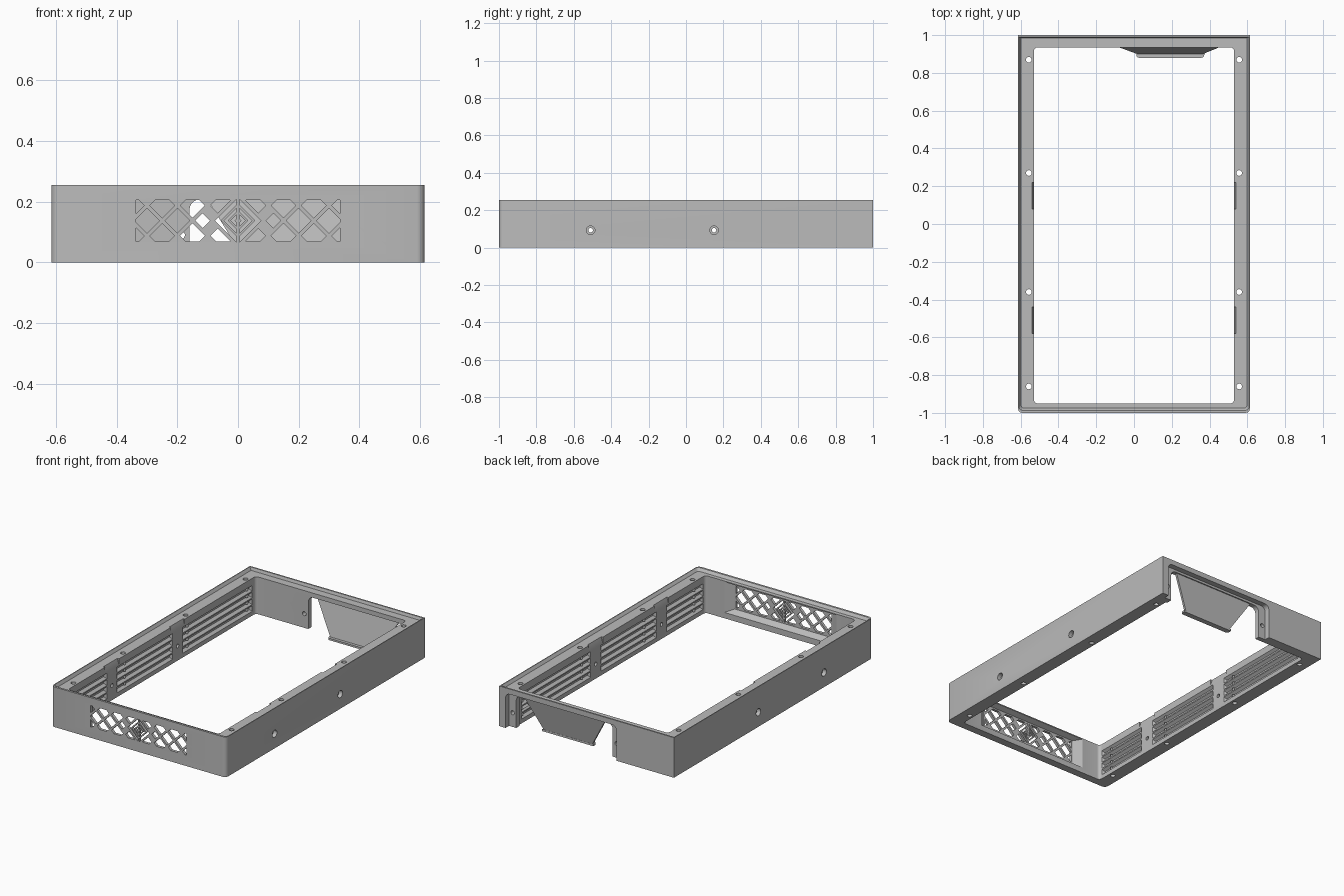
import bpy, bmesh, math

cube = bpy.data.objects.get("Cube")
if cube:
    bpy.data.objects.remove(cube)

grey = bpy.data.materials.new("plain grey")
grey.use_nodes = True
grey.diffuse_color = (0.5, 0.5, 0.5, 1)
grey.node_tree.nodes["Principled BSDF"].inputs["Base Color"].default_value = (0.5, 0.5, 0.5, 1)

# Axis maps: profile coordinates (a, b) and depth d to x, y, z
MAPS = {"x": lambda a, b, d: (d, a, b),
        "y": lambda a, b, d: (a, d, b),
        "z": lambda a, b, d: (a, b, d)}


def add_loft(bm, axis, profile, lo, hi, end_profile=None):
    """Closed solid between two matching profiles placed along an axis."""
    place = MAPS[axis]
    first = [bm.verts.new(place(a, b, lo)) for a, b in profile]
    last = [bm.verts.new(place(a, b, hi)) for a, b in (end_profile or profile)]
    n = len(first)
    bm.faces.new(first)
    bm.faces.new(last[::-1])
    for i in range(n):
        j = (i + 1) % n
        bm.faces.new((first[j], first[i], last[i], last[j]))


def make(name, bm):
    bmesh.ops.recalc_face_normals(bm, faces=bm.faces)
    mesh = bpy.data.meshes.new(name)
    bm.to_mesh(mesh)
    bm.free()
    mesh.materials.append(grey)
    obj = bpy.data.objects.new(name, mesh)
    bpy.context.collection.objects.link(obj)
    return obj


def solid(name, *args):
    bm = bmesh.new()
    add_loft(bm, *args)
    return make(name, bm)


def boolean(target, tool, operation="DIFFERENCE"):
    mod = target.modifiers.new("cut", "BOOLEAN")
    mod.operation, mod.solver, mod.object = operation, "EXACT", tool
    bpy.context.view_layer.objects.active = target
    bpy.ops.object.modifier_apply(modifier=mod.name)
    bpy.data.objects.remove(tool)


def rect(x0, x1, y0, y1, front=0.0, back=0.0, steps=5):
    """Rectangle with rounded corners; front = low side, back = high side."""
    corners = [(x0, y0, 1, 1, front, 180), (x1, y0, -1, 1, front, 270),
               (x1, y1, -1, -1, back, 0), (x0, y1, 1, -1, back, 90)]
    pts = []
    for x, y, sx, sy, r, start in corners:
        if not r:
            pts.append((x, y))
            continue
        for k in range(steps + 1):
            t = math.radians(start + 90 * k / steps)
            pts.append((x + sx * r + r * math.cos(t), y + sy * r + r * math.sin(t)))
    return pts


def circle(a, b, r, n=20):
    return [(a + r * math.cos(math.tau * k / n), b + r * math.sin(math.tau * k / n)) for k in range(n)]


W, H = 0.615, 0.255
frame = solid("frame", "z", rect(-W, W, -1, 1, 0.025, 0, 3), 0, H)

# Main opening and the recessed top ledge with steep sides
boolean(frame, solid("opening", "z", rect(-0.53, 0.53, -0.95, 0.935, 0.02, 0.02), -0.1, 0.4))
boolean(frame, solid("ledge", "z", rect(-0.598, 0.598, -0.975, 0.985, 0.015, 0, 3), H - 0.018, H + 0.002,
                     rect(-0.611, 0.611, -0.988, 0.991, 0.02, 0, 3)))

# Vertical screw holes
bm = bmesh.new()
for x in (-0.557, 0.557):
    for y in (-0.86, -0.36, 0.27, 0.87):
        add_loft(bm, "z", circle(x, y, 0.015), -0.1, 0.4)
boolean(frame, make("screw_holes", bm))

# Side screw holes with counterbores
PILLARS = (-0.51, 0.15)
for r, inner in ((0.012, 0.4), (0.023, 0.59)):
    bm = bmesh.new()
    for s in (-1, 1):
        for y in PILLARS:
            add_loft(bm, "x", circle(y, 0.093, r), s * inner, s * 0.7)
    boolean(frame, make("side_holes", bm))

# Long horizontal grooves inside the side walls, broken by the pillars
bm = bmesh.new()
for s in (-1, 1):
    for y0, y1 in ((-0.93, -0.56), (-0.46, 0.1), (0.2, 0.9)):
        for k in range(4):
            z = 0.045 + 0.043 * k
            add_loft(bm, "x", rect(y0, y1, z - 0.019, z + 0.019), s * 0.528, s * 0.547,
                     rect(y0 + 0.01, y1 - 0.01, z - 0.005, z + 0.005))
boolean(frame, make("grooves", bm))

# Steep notches above the pillars
bm = bmesh.new()
for s in (-1, 1):
    for y in PILLARS:
        add_loft(bm, "y", [(s * 0.52, 0.3), (s * 0.541, 0.3), (s * 0.541, 0.237), (s * 0.53, 0.2), (s * 0.52, 0.2)],
                 y - 0.07, y + 0.07)
boolean(frame, make("notches", bm))

# Back cut-out: outer recess, through opening and two screw holes
boolean(frame, solid("recess", "y", rect(-0.21, 0.57, -0.1, 0.222, 0, 0.03), 0.965, 1.1))
boolean(frame, solid("port", "y", rect(-0.16, 0.52, -0.1, 0.208, 0, 0.035), 0.8, 1.1))
bm = bmesh.new()
for x in (-0.188, 0.545):
    add_loft(bm, "y", circle(x, 0.09, 0.013), 0.8, 1.1)
boolean(frame, make("port_holes", bm))

# Pocket with sloped sides behind the front grille
boolean(frame, solid("pocket", "y", rect(-0.41, 0.41, 0.03, 0.235), -0.94, -0.982,
                     rect(-0.345, 0.345, 0.06, 0.215)))

# Front grille: diamond holes clipped to the window, chevrons in the middle
ZC, P, HALF = 0.1375, 0.1, 0.041
GX, GZ = 0.337, 0.068
bm = bmesh.new()


def span(c, near):
    lo, hi = c * P - HALF, c * P + HALF
    if near and c == 1:
        lo = 0.092
    if near and c == -1:
        hi = -0.092
    return lo, hi


for i in range(-5, 6):
    for j in range(-5, 6):
        x, z = (i + j) * P / 2, (i - j) * P / 2
        if (i, j) == (0, 0) or abs(x) > GX + 0.03 or abs(z) > GZ + 0.03:
            continue
        near = max(abs(i), abs(j)) == 1
        u0, u1 = span(i, near)
        v0, v1 = span(j, near)
        ring = [(u0, v0), (u1, v0), (u1, v1), (u0, v1)]
        add_loft(bm, "y", [((u + v) / 2, (u - v) / 2 + ZC) for u, v in ring], -1.1, -0.96)
grille_holes = make("grille_holes", bm)
boolean(grille_holes, solid("window", "y", rect(-GX, GX, ZC - GZ, ZC + GZ), -1.05, -0.965), "INTERSECT")
boolean(frame, grille_holes)

bm = bmesh.new()
gap = 0.005
for s in (-1, 1):
    for outer, inner in ((0.076, 0.057), (0.046, 0.034), (0.024, 0.012)):
        add_loft(bm, "y", [(s * a, b + ZC) for a, b in (
            (gap, outer - gap), (outer, 0), (gap, gap - outer),
            (gap, gap - inner), (inner, 0), (gap, inner - gap))], -1.1, -0.96)
boolean(frame, make("chevrons", bm))

# Slanted tapering flap hanging in the back cut-out, with a small foot
bm = bmesh.new()
place = [(-0.105, 0.945, 0.215), (0.475, 0.945, 0.215), (0.36, 0.898, 0.008), (0.022, 0.898, 0.008)]
inner = [bm.verts.new(p) for p in place]
outer = [bm.verts.new((x, y + 0.014, z)) for x, y, z in place]
bm.faces.new(inner)
bm.faces.new(outer[::-1])
for i in range(4):
    j = (i + 1) % 4
    bm.faces.new((inner[j], inner[i], outer[i], outer[j]))
make("back_flap", bm)
solid("flap_foot", "z", rect(0.012, 0.372, 0.88, 0.914, 0.015), 0, 0.012)

# Smooth the rounded edges, keep the rest sharp
for obj in bpy.context.collection.objects:
    if obj.name in ("frame", "back_flap", "flap_foot"):
        bpy.ops.object.select_all(action="DESELECT")
        obj.select_set(True)
        bpy.context.view_layer.objects.active = obj
        bpy.ops.object.shade_smooth_by_angle(angle=math.radians(32))
